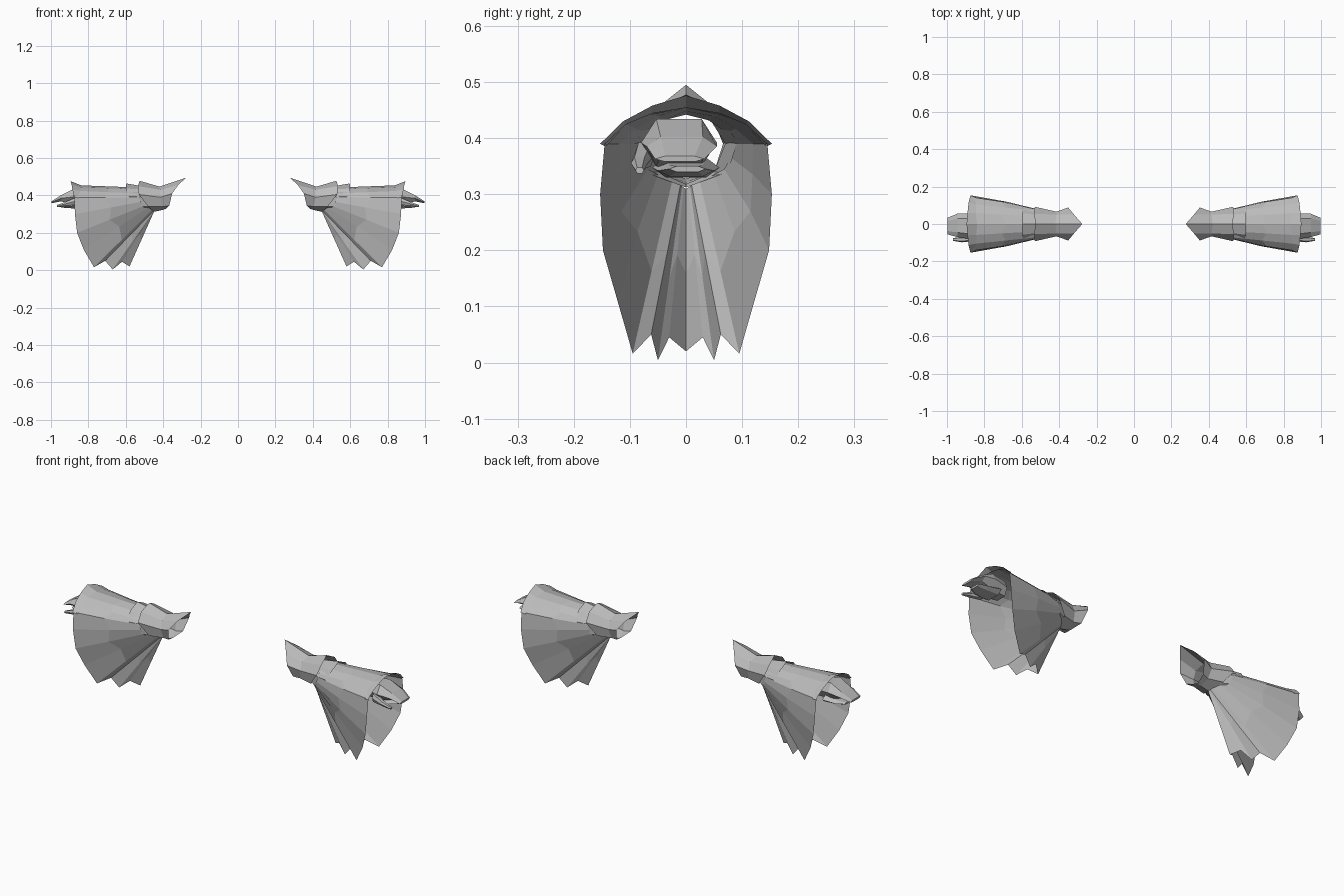
import bpy, bmesh
from mathutils import Vector

if "Cube" in bpy.data.objects:
    bpy.data.objects.remove(bpy.data.objects["Cube"], do_unlink=True)

cloth = bpy.data.materials.new("plain_grey")
cloth.use_nodes = True
grey = (0.5, 0.5, 0.5, 1)
cloth.diffuse_color = grey
cloth.node_tree.nodes["Principled BSDF"].inputs["Base Color"].default_value = grey


def make(name, bm, side):
    """Finish a part; side -1 mirrors it to the right arm."""
    for v in bm.verts:
        v.co.x *= side
    bmesh.ops.remove_doubles(bm, verts=bm.verts, dist=0.0005)
    bmesh.ops.recalc_face_normals(bm, faces=bm.faces)
    me = bpy.data.meshes.new(name)
    bm.to_mesh(me)
    bm.free()
    me.materials.append(cloth)
    ob = bpy.data.objects.new(name, me)
    bpy.context.collection.objects.link(ob)


def loft(rings, closed, caps=False):
    """Bridge rings of points with quads."""
    bm = bmesh.new()
    rows = [[bm.verts.new(p) for p in r] for r in rings]
    n = len(rows[0])
    for a, b in zip(rows, rows[1:]):
        for i in range(n if closed else n - 1):
            j = (i + 1) % n
            bm.faces.new((a[i], a[j], b[j], b[i]))
    if caps:
        bm.faces.new(rows[0])
        bm.faces.new(rows[-1])
    return bm


def full(half):
    """Half ring from top to bottom, completed by mirroring across y."""
    return list(half) + [(x, -y, z) for x, y, z in half[-2:0:-1]]


# Shoulder cap with a pointed top, flaring into the first band
shoulder = [
    [(.277, 0, .495), (.32, .05, .455), (.352, .088, .41), (.368, .06, .345), (.385, 0, .328)],
    [(.42, 0, .447), (.415, .05, .43), (.415, .066, .39), (.405, .05, .34), (.405, 0, .322)],
    [(.526, 0, .478), (.535, .055, .45), (.53, .092, .405), (.48, .07, .34), (.45, 0, .312)],
]
# Second band, overlapped by the first
band = [
    [(.49, 0, .445), (.49, .045, .43), (.49, .07, .39), (.46, .05, .34), (.44, 0, .318)],
    [(.597, 0, .464), (.60, .058, .437), (.585, .092, .395), (.51, .075, .34), (.455, 0, .312)],
]
# Wide sleeve: narrow end and opening, the last points forming the pleated hem
narrow = [(.53, 0, .442), (.53, .04, .432), (.53, .072, .41), (.53, .08, .39), (.52, .08, .365),
          (.50, .068, .345), (.48, .05, .335), (.46, .025, .322), (.452, .01, .316),
          (.45, .007, .314), (.45, .004, .312), (.45, 0, .31)]
opening = [(.875, 0, .455), (.875, .06, .445), (.875, .108, .425), (.875, .145, .39), (.872, .153, .30),
           (.86, .148, .20), (.825, .122, .11), (.77, .095, .016), (.71, .062, .05),
           (.67, .05, .004), (.62, .03, .045), (.58, 0, .02)]
middle = []
for i, (a, b) in enumerate(zip(narrow, opening)):
    t = .52 if i % 2 else .45
    p = Vector(a).lerp(Vector(b), t)
    if 2 < i < 7:
        p.y *= 1.05
    middle.append(tuple(p))

# Raised collar strip over the top of the opening
collar = [
    [(.84, 0, .454), (.84, .06, .442), (.845, .105, .425), (.85, .143, .385)],
    [(.895, 0, .476), (.89, .06, .458), (.885, .112, .43), (.875, .153, .39)],
]

# Hand pieces: sections as (x, y0, y1, z0, z1)
hand_parts = {
    "hand": [(.80, -.05, .04, .345, .425), (.88, -.08, .055, .35, .434),
             (.945, -.07, .055, .368, .402), (.998, -.055, .033, .358, .368)],
    "curled_fingers": [(.85, -.06, .06, .33, .365), (.92, -.05, .05, .332, .352),
                       (.965, -.03, .035, .340, .350)],
    "thumb": [(.86, -.092, -.055, .35, .392), (.92, -.098, -.068, .345, .366),
              (.968, -.09, -.075, .337, .348)],
}


def section(x, y0, y1, z0, z1):
    """Bevelled box section with six sides."""
    zm, w = (z0 + z1) / 2, (y1 - y0) * .2
    return [(x, y0, zm), (x, y0 + w, z1), (x, y1 - w, z1),
            (x, y1, zm), (x, y1 - w, z0), (x, y0 + w, z0)]


for side, label in ((1, "left"), (-1, "right")):
    make(label + "_shoulder_cap", loft([full(r) for r in shoulder], True), side)
    make(label + "_arm_band", loft([full(r) for r in band], True), side)
    make(label + "_sleeve", loft([full(r) for r in (narrow, middle, opening)], True), side)
    strip = [[(x, -y, z) for x, y, z in r[:0:-1]] + r for r in collar]
    make(label + "_sleeve_collar", loft(strip, False), side)
    for name, secs in hand_parts.items():
        make(label + "_" + name, loft([section(*s) for s in secs], True, True), side)
